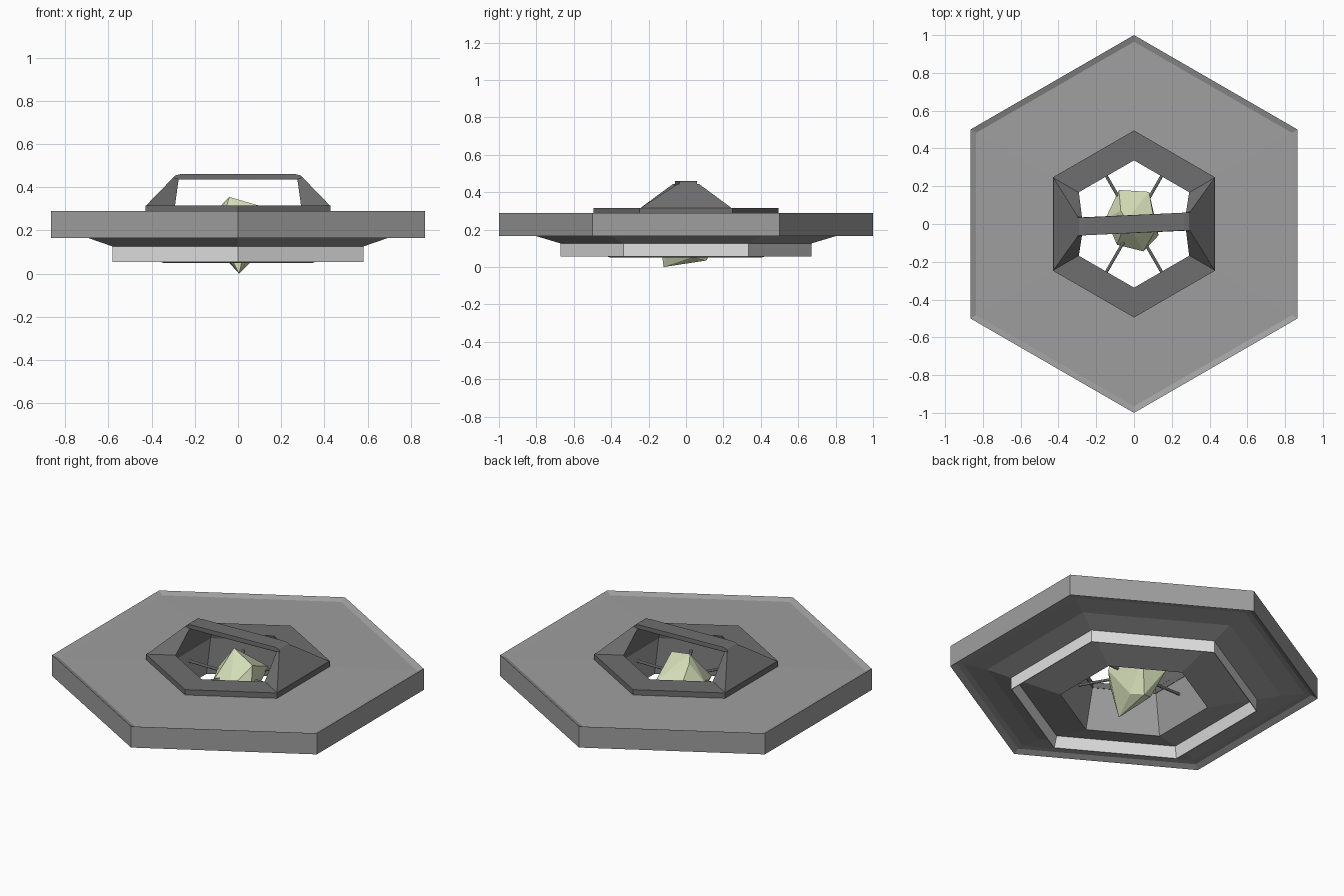
import bpy, bmesh, math
from mathutils import Vector

if "Cube" in bpy.data.objects:
    bpy.data.objects.remove(bpy.data.objects["Cube"])


def material(name, rgb):
    m = bpy.data.materials.new(name)
    m.diffuse_color = (*rgb, 1)
    m.use_nodes = True
    m.node_tree.nodes["Principled BSDF"].inputs["Base Color"].default_value = m.diffuse_color
    return m


GREY = material("mid grey", (0.345, 0.345, 0.345))
DARK = material("dark grey", (0.157, 0.157, 0.157))
LIGHT = material("light grey", (0.75, 0.75, 0.75))
GREEN = material("pale green", (0.68, 0.75, 0.49))


def finish(name, bm, mat):
    bmesh.ops.recalc_face_normals(bm, faces=bm.faces)
    me = bpy.data.meshes.new(name)
    bm.to_mesh(me)
    bm.free()
    me.materials.append(mat)
    ob = bpy.data.objects.new(name, me)
    bpy.context.collection.objects.link(ob)
    return ob


def hex_ring(name, profile, mat):
    """Closed (radius, z) profile swept around six corners."""
    bm = bmesh.new()
    loops = []
    for i in range(6):
        a = math.radians(30 + 60 * i)
        loops.append([bm.verts.new((r * math.cos(a), r * math.sin(a), z)) for r, z in profile])
    n = len(profile)
    for i in range(6):
        p, q = loops[i], loops[(i + 1) % 6]
        for j in range(n):
            k = (j + 1) % n
            bm.faces.new((p[j], p[k], q[k], q[j]))
    return finish(name, bm, mat)


def hull(name, pts, mat):
    bm = bmesh.new()
    for p in pts:
        bm.verts.new(p)
    res = bmesh.ops.convex_hull(bm, input=bm.verts)
    junk = [g for g in res["geom_interior"] if isinstance(g, bmesh.types.BMVert)]
    bmesh.ops.delete(bm, geom=junk, context='VERTS')
    return finish(name, bm, mat)


# hexagonal body: sunken top, sloped centre hole, inner cone, step and hollow rim below
hex_ring("main_plate", [(1, .165), (1, .29), (.965, .276), (.45, .284), (.345, .29),
                        (.40, .05), (.645, .12), (.67, .126), (.80, .165),
                        (.93, .185), (.965, .182)], GREY)

# light lower band
hex_ring("lower_band", [(.67, .126), (.67, .055), (.665, .055), (.645, .12)], LIGHT)

# dark collar on top
hex_ring("top_collar", [(.495, .28), (.495, .315), (.337, .315), (.344, .285)], DARK)


# handle: two tapered arms and a slightly skewed bar
def skew(x):
    return 0.013 if x > 0 else -0.013


for side, label in ((-1, "left"), (1, "right")):
    pts = []
    for x, y, z in ((.428, .247, .313), (.292, .168, .313), (.30, .055, .445), (.275, .045, .437)):
        for s in (-1, 1):
            dy = skew(side) if z > .4 else 0
            pts.append((side * x, s * y + dy, z))
    hull("handle_arm_" + label, pts, DARK)

bar = []
for x, z in ((.305, .44), (.29, .455), (.265, .461), (.275, .435)):
    for sx in (-1, 1):
        for sy in (-1, 1):
            bar.append((sx * x, sy * .047 + skew(sx), z))
hull("handle_bar", bar, DARK)

# faceted crystal in the centre
hull("crystal", [(.005, -.12, 0), (.02, .11, .035), (-.04, .09, .05), (.06, .04, .055),
                 (-.08, .18, .20), (.08, .17, .22),
                 (.13, -.06, .22), (.115, -.03, .31), (.05, -.145, .20), (-.09, -.11, .19),
                 (-.15, .03, .21), (-.07, .07, .325),
                 (-.04, .02, .355)], GREEN)

# six thin rods holding the crystal
for i in range(6):
    a = math.radians(60 * i)
    d = Vector((math.cos(a), math.sin(a), 0))
    bpy.ops.mesh.primitive_cylinder_add(vertices=8, radius=.008, depth=.24,
                                        location=d * .20 + Vector((0, 0, .21)),
                                        rotation=(0, math.pi / 2, a))
    rod = bpy.context.object
    rod.name = "rod_%d" % (i + 1)
    rod.data.materials.append(GREY)
